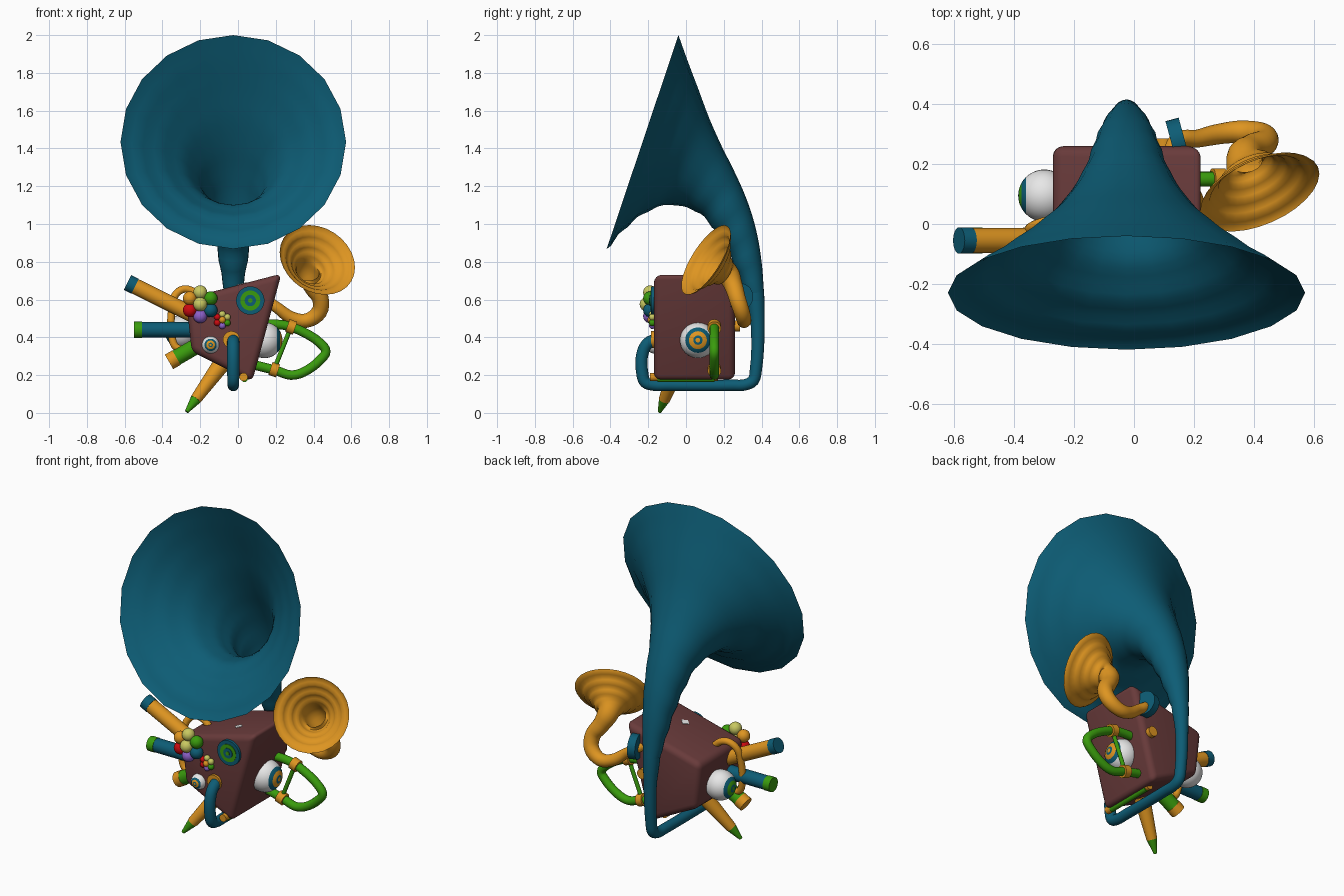
import bpy, bmesh, math
from mathutils import Vector, Matrix

cube = bpy.data.objects.get("Cube")
if cube:
    bpy.data.objects.remove(cube, do_unlink=True)


def material(name, rgb):
    m = bpy.data.materials.new(name)
    m.use_nodes = True
    m.diffuse_color = (*rgb, 1)
    m.node_tree.nodes["Principled BSDF"].inputs["Base Color"].default_value = (*rgb, 1)
    return m


TEAL = material("teal", (.004, .108, .178))
ORANGE = material("orange", (.73, .3, .015))
MAROON = material("maroon", (.14, .043, .043))
GREEN = material("green", (.042, .33, .004))
WHITE = material("white", (.8, .8, .8))
YELLOW = material("yellow", (.58, .58, .12))
RED = material("red", (.6, .003, .005))
PURPLE = material("purple", (.27, .12, .6))


def finish(name, bm, *mats):
    bmesh.ops.recalc_face_normals(bm, faces=bm.faces)
    me = bpy.data.meshes.new(name)
    bm.to_mesh(me)
    bm.free()
    me.shade_smooth()
    me.set_sharp_from_angle(angle=math.radians(40))
    for m in mats:
        me.materials.append(m)
    ob = bpy.data.objects.new(name, me)
    bpy.context.collection.objects.link(ob)
    return ob


def facing(origin, axis):
    """Matrix placing local z along axis."""
    turn = Vector(axis).to_track_quat('Z', 'Y').to_matrix().to_4x4()
    return Matrix.Translation(origin) @ turn


def rod(name, a, b, r1, r2, mat, sides=24):
    a, b = Vector(a), Vector(b)
    bm = bmesh.new()
    bmesh.ops.create_cone(bm, cap_ends=True, segments=sides, radius1=r1, radius2=r2,
                          depth=(b - a).length, matrix=facing((a + b) / 2, b - a))
    return finish(name, bm, mat)


def ball(name, centre, r, mat):
    bm = bmesh.new()
    bmesh.ops.create_uvsphere(bm, u_segments=20, v_segments=12, radius=r,
                              matrix=Matrix.Translation(centre))
    return finish(name, bm, mat)


def eye(name, centre, axis, r, rings):
    """Ball with concentric iris bands chosen by angle from the gaze axis."""
    bm = bmesh.new()
    bmesh.ops.create_uvsphere(bm, u_segments=32, v_segments=24, radius=r)
    for f in bm.faces:
        angle = math.degrees(f.calc_center_median().angle(Vector((0, 0, 1))))
        f.material_index = sum(angle < limit for limit in (46, 31, 16, 8))
    bmesh.ops.transform(bm, matrix=facing(centre, axis), verts=bm.verts)
    return finish(name, bm, WHITE, *rings)


def smooth(pts, steps=4):
    """Smooth curve through four-number points."""
    P = [Vector(p) for p in pts]
    tang = []
    for i in range(len(P)):
        t = Vector((0, 0, 0, 0))
        if i:
            t += (P[i] - P[i - 1]).normalized()
        if i < len(P) - 1:
            t += (P[i + 1] - P[i]).normalized()
        tang.append(t.normalized())
    path = []
    for i in range(len(P) - 1):
        size = (P[i + 1] - P[i]).length
        for s in range(steps):
            t = s / steps
            path.append(P[i] * (2*t**3 - 3*t*t + 1) + tang[i] * size * (t**3 - 2*t*t + t)
                        + P[i + 1] * (3*t*t - 2*t**3) + tang[i + 1] * size * (t**3 - t*t))
    return path + [P[-1]]


def skin(name, rings, mat, sides):
    """Sheet over rings, each given as centre and two half axes."""
    bm = bmesh.new()
    turns = [math.tau * k / sides for k in range(sides)]
    rows = [[bm.verts.new(c + u * math.cos(a) + v * math.sin(a)) for a in turns]
            for c, u, v in rings]
    for lo, hi in zip(rows, rows[1:]):
        for k in range(sides):
            n = (k + 1) % sides
            bm.faces.new((lo[k], lo[n], hi[n], hi[k]))
    return finish(name, bm, mat)


def sweep(name, pts, mat, sides=20, ref=(1, 0, 0)):
    """Tube of changing radius through points (x, y, z, r)."""
    path, rings, side = smooth(pts), [], Vector(ref)
    for i, p in enumerate(path):
        d = (path[min(i + 1, len(path) - 1)] - path[max(i - 1, 0)]).to_3d().normalized()
        side = (side - d * side.dot(d)).normalized()
        rings.append((p.to_3d(), side * p.w, d.cross(side) * p.w))
    return skin(name, rings, mat, sides)


# Lopsided rounded body
bm = bmesh.new()
outline = [(-.275, .605), (-.245, .325), (.075, .165), (.23, .737)]
face = bm.faces.new([bm.verts.new((x, -.17, z)) for x, z in outline])
new = bmesh.ops.extrude_face_region(bm, geom=[face])["geom"]
bmesh.ops.translate(bm, vec=(0, .43, 0), verts=[v for v in new if isinstance(v, bmesh.types.BMVert)])
bmesh.ops.bevel(bm, geom=bm.edges[:], offset=.035, segments=4, profile=.5, affect='EDGES')
finish("body", bm, MAROON)
rod("top_plate", (.02, -.02, .679), (.0185, -.02, .685), .026, .026, WHITE, 4)

# Great horn pipe, running under the body and up the back
pipe = [(-.14, .385, .032), (-.19, .377, .032), (-.226, .33, .032), (-.23, .2, .032),
        (-.215, .162, .031), (-.17, .147, .03), (-.1, .146, .03), (.25, .146, .03),
        (.31, .148, .03), (.355, .17, .031), (.37, .23, .032), (.38, .45, .036),
        (.3655, .635, .048)]
sweep("great_horn_pipe", [(-.025, *p) for p in pipe], TEAL)

# Great horn bell, from outer and inner edge (y, z) pairs
edges = [(.413, .637, .318, .633), (.4, .8, .272, .745), (.372, .965, .22, .86),
         (.325, 1.12, .155, .965), (.26, 1.27, .075, 1.055), (.19, 1.41, -.02, 1.095),
         (.125, 1.555, -.12, 1.1), (.065, 1.715, -.235, 1.05), (.01, 1.86, -.335, .965),
         (-.04, 2.0, -.42, .868)]
rings = []
for oy, oz, iy, iz in smooth(edges):
    half = Vector((0, oy - iy, oz - iz)) / 2
    rings.append((Vector((-.025, (oy + iy) / 2, (oz + iz) / 2)),
                  Vector((half.length, 0, 0)), half))
skin("great_horn_bell", rings, TEAL, 20)
rod("horn_collar", (-.035, -.165, .388), (-.035, -.185, .388), .045, .045, ORANGE)

# Small horn: curled pipe and flared bell
rim, aim = Vector((.42, .105, .81)), Vector((.35, -.79, .5))
curl = [(.12, .23, .61, .026), (.145, .28, .6, .027), (.21, .285, .555, .03),
        (.28, .3, .505, .034), (.36, .308, .488, .038), (.43, .295, .535, .042),
        (.436, .272, .605, .044), (.396, .253, .668, .048)]
bell = [(*(rim - aim * .18 * (1 - t)), .05 + .163 * t ** 1.7) for t in (.2, .4, .6, .8, 1)]
sweep("small_horn", curl + bell, ORANGE, sides=28, ref=(0, 0, 1))

# Side handle with collars
sweep("handle", [(.1, .15, .47, .025), (.24, .15, .465, .025), (.32, .15, .44, .025),
                 (.44, .15, .365, .025), (.465, .15, .325, .025), (.44, .15, .285, .025),
                 (.345, .15, .215, .025), (.28, .15, .2, .025), (.2, .15, .225, .025),
                 (.06, .15, .26, .025)], GREEN, sides=16, ref=(0, 1, 0))
rod("handle_bar", (.275, .15, .44), (.195, .15, .24), .012, .012, GREEN, 12)
rod("upper_collar", (.262, .15, .462), (.302, .15, .448), .036, .036, ORANGE)
rod("lower_collar", (.172, .15, .235), (.212, .15, .222), .036, .036, ORANGE)

# Rod along the underside
rod("bottom_rod", (.035, -.15, .18), (.035, .15, .18), .017, .017, GREEN, 16)
for n, y in (("front", -.17), ("back", .15)):
    rod(n + "_rod_collar", (.03, y - .02, .19), (.03, y + .02, .19), .022, .022, ORANGE)


# Capped pipes on the right flank
def capped_pipe(name, start, end, r, mat, cap_mat, cap):
    a, b = Vector(start), Vector(end)
    joint = b - (b - a).normalized() * cap
    rod(name, a, joint, r, r, mat)
    rod(name + "_cap", joint, b, r * 1.05, r * 1.05, cap_mat)


capped_pipe("upper_pipe", (-.2, -.055, .5), (-.585, -.055, .69), .042, ORANGE, TEAL, .045)
capped_pipe("middle_pipe", (-.2, -.055, .44), (-.55, -.055, .44), .041, TEAL, GREEN, .043)
capped_pipe("lower_pipe", (-.2, -.055, .365), (-.365, -.055, .27), .042, GREEN, ORANGE, .045)

# Tapered spike below
rod("spike", (-.09, -.04, .255), (-.225, -.115, .07), .046, .03, ORANGE)
rod("spike_tip", (-.225, -.115, .07), (-.272, -.14, .006), .029, .01, GREEN)

# Bent pipe looping beside the flank
sweep("bent_pipe", [(-.2, .01, .61, .02), (-.24, .01, .645, .02), (-.29, .005, .655, .02),
                    (-.335, -.01, .62, .02), (-.35, -.025, .55, .02), (-.35, -.04, .4, .02),
                    (-.325, -.045, .345, .02), (-.22, -.045, .34, .02)],
      ORANGE, sides=14, ref=(0, 1, 0))

# Eyes
eye("left_eye", (.14, .063, .385), (1, 0, 0), .095, (TEAL, ORANGE, TEAL, ORANGE))
eye("right_eye", (-.3, .095, .43), (-1, 0, 0), .087, (TEAL, GREEN, TEAL, GREEN))
eye("front_eye", (-.145, -.165, .36), (0, -1, 0), .046, (TEAL, ORANGE, TEAL, ORANGE))

# Target dial on the front
for i, (r, m) in enumerate(((.075, TEAL), (.053, GREEN), (.03, TEAL), (.012, GREEN))):
    rod("dial_ring_%d" % i, (.065, -.16, .595), (.065, -.186 - i * .003, .595), r, r, m, 32)

# Wheel and knob on the back
rod("back_wheel", (.124, .274, .615), (.168, .286, .615), .072, .072, TEAL, 28)
rod("back_knob", (.1, .25, .46), (.1, .285, .46), .03, .03, ORANGE)


# Ball flowers on the front
def flower(name, x, z, y, ring, r, petals, heart):
    ball(name + "_heart", (x, y - r * .5, z), r, heart)
    for i, m in enumerate(petals):
        a = math.radians(90 - 60 * i)
        ball("%s_petal_%d" % (name, i),
             (x + ring * math.cos(a), y, z + ring * math.sin(a)), r, m)


flower("large_flower", -.2, .575, -.19, .063, .037,
       (YELLOW, GREEN, TEAL, PURPLE, RED, ORANGE), YELLOW)
flower("small_flower", -.083, .492, -.178, .03, .018,
       (YELLOW, YELLOW, GREEN, PURPLE, RED, RED), ORANGE)
